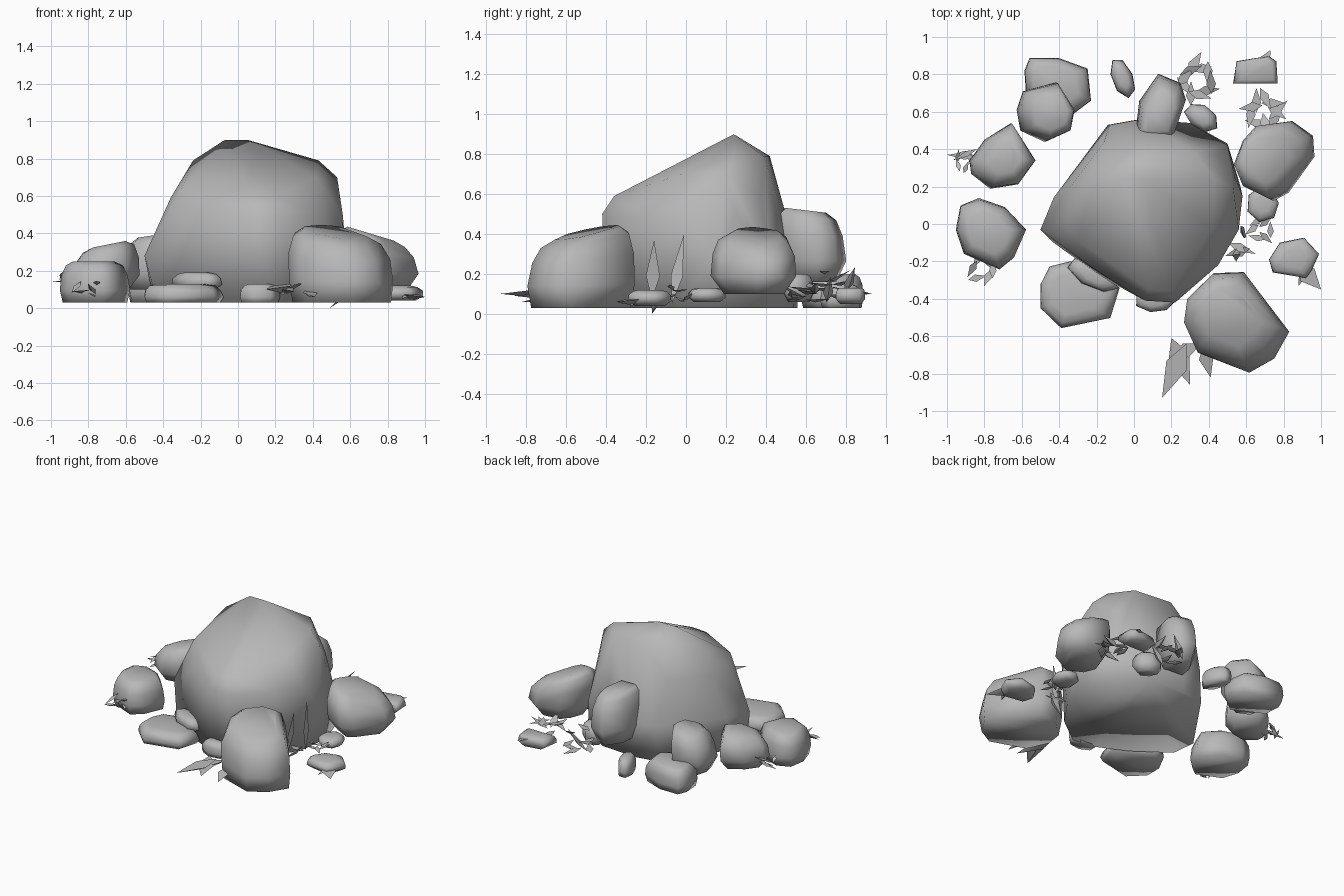
import bpy, bmesh, math, random
from mathutils import Vector

random.seed(7)

old = bpy.data.objects.get("Cube")
if old:
    bpy.data.objects.remove(old, do_unlink=True)

stone = bpy.data.materials.new("stone_grey")
stone.use_nodes = True
GREY = (0.48, 0.48, 0.48, 1)
stone.diffuse_color = GREY
stone.node_tree.nodes["Principled BSDF"].inputs["Base Color"].default_value = GREY
GROUND = 0.03


def finish(name, bm, angle=120):
    """Turn a bmesh into a named, shaded stone object."""
    bmesh.ops.recalc_face_normals(bm, faces=bm.faces)
    mesh = bpy.data.meshes.new(name)
    bm.to_mesh(mesh)
    bm.free()
    mesh.materials.append(stone)
    obj = bpy.data.objects.new(name, mesh)
    bpy.context.collection.objects.link(obj)
    bpy.ops.object.select_all(action='DESELECT')
    obj.select_set(True)
    bpy.context.view_layer.objects.active = obj
    bpy.ops.object.shade_smooth_by_angle(angle=math.radians(angle))


def add_hull(bm, points):
    verts = [bm.verts.new(p) for p in points]
    bmesh.ops.convex_hull(bm, input=verts)
    loose = [v for v in verts if v.is_valid and not v.link_faces]
    bmesh.ops.delete(bm, geom=loose, context='VERTS')


def rock(name, outline, low, high, lean=(0, 0), tilt=(0, 0), top=0.5):
    """Loft a footprint upward through shrinking rings; tilt slopes the top."""
    cx = sum(p[0] for p in outline) / len(outline)
    cy = sum(p[1] for p in outline) / len(outline)
    # stones off the ground are rounder underneath
    foot = 0.94 if low == GROUND else 0.7
    levels = [(0, foot), (0.3, 1), (0.66, 0.97), (0.9, (1 + top) / 2 + 0.03), (1, top)]
    points = []
    for t, s in levels:
        for x, y in outline:
            k = s * (1 + random.uniform(-0.03, 0.02))
            dx, dy = (x - cx) * k, (y - cy) * k
            z = low + (high - low) * t
            z += t * t * (tilt[0] * dx + tilt[1] * dy)
            points.append((cx + dx + lean[0] * t * t, cy + dy + lean[1] * t * t, z))
    bm = bmesh.new()
    add_hull(bm, points)
    finish(name, bm)


def pebble(name, x, y, w, d, low, high, turn=0):
    """Small stone on an uneven oval footprint."""
    outline = []
    c, s = math.cos(turn), math.sin(turn)
    for i in range(7):
        a = math.tau * i / 7
        u = math.cos(a) * w / 2 * random.uniform(0.9, 1.05)
        v = math.sin(a) * d / 2 * random.uniform(0.9, 1.05)
        outline.append((x + u * c - v * s, y + u * s + v * c))
    rock(name, outline, low, high)


def add_shard(bm, start, end, width):
    """Pointed splinter with a thin three-sided middle."""
    p, q = Vector(start), Vector(end)
    axis = (q - p).normalized()
    side = axis.cross(Vector((0, 0, 1)))
    if side.length < 0.3:
        side = axis.cross(Vector((1, 0, 0)))
    side = side.normalized() * width
    lift = axis.cross(side) * 0.6
    mid = p.lerp(q, 0.4)
    add_hull(bm, [p, q, mid + side, mid - side, mid + lift])


def shards(name, parts):
    bm = bmesh.new()
    for start, end, width in parts:
        add_shard(bm, start, end, width)
    finish(name, bm, 60)


def tuft(name, x, y, reach, low, high, count=6):
    """Loose heap of short chunky splinters lying at mixed angles."""
    parts = []
    for i in range(count):
        a = math.tau * i / count
        px = x + math.cos(a) * reach * 0.55
        py = y + math.sin(a) * reach * 0.55
        turn = random.uniform(0, math.tau)
        ux, uy = math.cos(turn) * reach * 0.5, math.sin(turn) * reach * 0.5
        parts.append(((px - ux, py - uy, random.uniform(low, high)),
                      (px + ux, py + uy, random.uniform(low, high)), reach * 0.2))
    shards(name, parts)


# Main boulder: hull of a few corner points per height
main = {
    GROUND: [(-.45, .08), (-.14, .53), (.03, .56), (.3, .54), (.5, .43), (.57, .2),
             (.54, -.05), (.4, -.25), (.2, -.4), (.03, -.38), (-.18, -.28), (-.43, -.1)],
    .28: [(-.5, -.03), (-.43, .14), (-.13, .53), (.04, .56), (.5, .42), (.58, .15)],
    .5: [(.22, -.42), (.06, -.41), (.45, -.22), (.56, -.03), (.54, .25), (-.2, -.25)],
    .59: [(.2, -.36), (.08, -.35), (-.36, .02), (-.34, .2), (-.16, .44), (.45, .37)],
    .64: [(-.3, -.09), (-.32, .08)],
    .7: [(.53, .2), (.42, -.02), (-.28, .15)],
    .79: [(.43, .24), (.32, .39), (.03, .42), (-.24, .2)],
    .9: [(-.07, .24), (.05, .24)],
}
bm = bmesh.new()
add_hull(bm, [(x, y, z) for z, ring in main.items() for x, y in ring])
finish("main_boulder", bm)

# Large surrounding rocks
rock("front_boulder",
     [(.29, -.41), (.27, -.54), (.35, -.7), (.62, -.8), (.75, -.72),
      (.84, -.58), (.69, -.4), (.59, -.26), (.43, -.27)],
     GROUND, .41, lean=(-.03, .03), tilt=(-.1, .2), top=.6)
rock("left_side_boulder",
     [(.55, .32), (.6, .45), (.67, .53), (.85, .55), (.96, .47),
      (.97, .36), (.83, .17), (.75, .12), (.6, .2)],
     .1, .4, lean=(-.05, 0), tilt=(-.3, 0), top=.6)
rock("back_boulder",
     [(.01, .5), (.03, .66), (.13, .81), (.25, .76), (.28, .67), (.21, .47), (.03, .46)],
     .16, .52, lean=(0, -.03), tilt=(0, -.12), top=.6)
rock("back_right_low_rock",
     [(-.59, .82), (-.56, .89), (-.4, .89), (-.25, .83), (-.23, .66), (-.34, .57), (-.58, .69)],
     GROUND, .2, top=.65)
rock("back_right_tall_rock",
     [(-.63, .61), (-.6, .71), (-.42, .76), (-.33, .61), (-.35, .5), (-.48, .44), (-.61, .5)],
     .1, .39, lean=(.04, 0), tilt=(.15, 0), top=.6)
rock("right_rear_rock",
     [(-.88, .34), (-.8, .45), (-.66, .54), (-.61, .45), (-.53, .34),
      (-.62, .21), (-.77, .19), (-.87, .27)],
     .1, .34, lean=(.02, 0), tilt=(.2, 0), top=.5)
rock("right_front_rock",
     [(-.95, -.03), (-.93, .1), (-.83, .14), (-.69, .09), (-.58, -.03),
      (-.64, -.18), (-.72, -.24), (-.91, -.16)],
     GROUND, .25, top=.6)
rock("front_right_slab",
     [(-.5, -.32), (-.45, -.23), (-.34, -.2), (-.08, -.34), (-.13, -.5), (-.39, -.56), (-.5, -.45)],
     GROUND, .13, top=.6)
rock("left_front_slab",
     [(.72, -.19), (.78, -.1), (.91, -.07), (.99, -.16), (.95, -.25), (.92, -.29), (.74, -.26)],
     .04, .12)
rock("back_left_slab", [(.53, .75), (.55, .87), (.72, .9), (.76, .87), (.77, .75)],
     .05, .13, top=.75)

# Small stones
pebble("front_right_pebble", -.22, -.27, .3, .15, .1, .19, -.5)
pebble("front_pebble", .11, -.41, .22, .14, GROUND, .13)
pebble("back_pebble", -.06, .78, .12, .23, GROUND, .15, .4)
pebble("back_left_pebble", .36, .57, .2, .14, .06, .2, -.6)
pebble("left_pebble", .69, .11, .18, .2, .06, .13)

# Splinter clusters
tuft("back_splinters", .34, .76, .13, .05, .24, 9)
tuft("back_left_splinters", .69, .6, .13, .06, .16, 9)
tuft("left_splinters", .68, -.03, .09, .06, .15)
tuft("right_front_splinters", -.81, -.24, .1, .06, .15)
tuft("right_rear_splinters", -.91, .34, .07, .12, .2, 5)
shards("right_tip_splinters", [((-.84, .36, .16), (-1, .37, .14), .02),
                               ((-.84, .4, .2), (-.97, .34, .17), .015)])
shards("upright_blades", [((.53, -.17, .07), (.57, -.16, .37), .035),
                          ((.6, -.07, .05), (.57, -.01, .4), .03),
                          ((.62, -.13, .12), (.49, -.17, 0), .03),
                          ((.5, -.1, .08), (.65, -.16, .1), .025)])
shards("front_splinters", [((.28, -.64, .13), (.15, -.93, .1), .06),
                           ((.22, -.7, .1), (.36, -.64, .14), .04),
                           ((.2, -.61, .12), (.3, -.86, .09), .06),
                           ((.37, -.65, .1), (.41, -.82, .06), .04)])
shards("left_front_splinters", [((.88, -.22, .08), (1, -.35, .06), .05),
                                ((.93, -.2, .1), (.88, -.33, .05), .03)])
shards("back_tip_splinters", [((.29, .8, .12), (.36, .92, .1), .03),
                              ((.68, .84, .12), (.73, .93, .1), .03),
                              ((.72, .56, .12), (.82, .66, .1), .025)])
